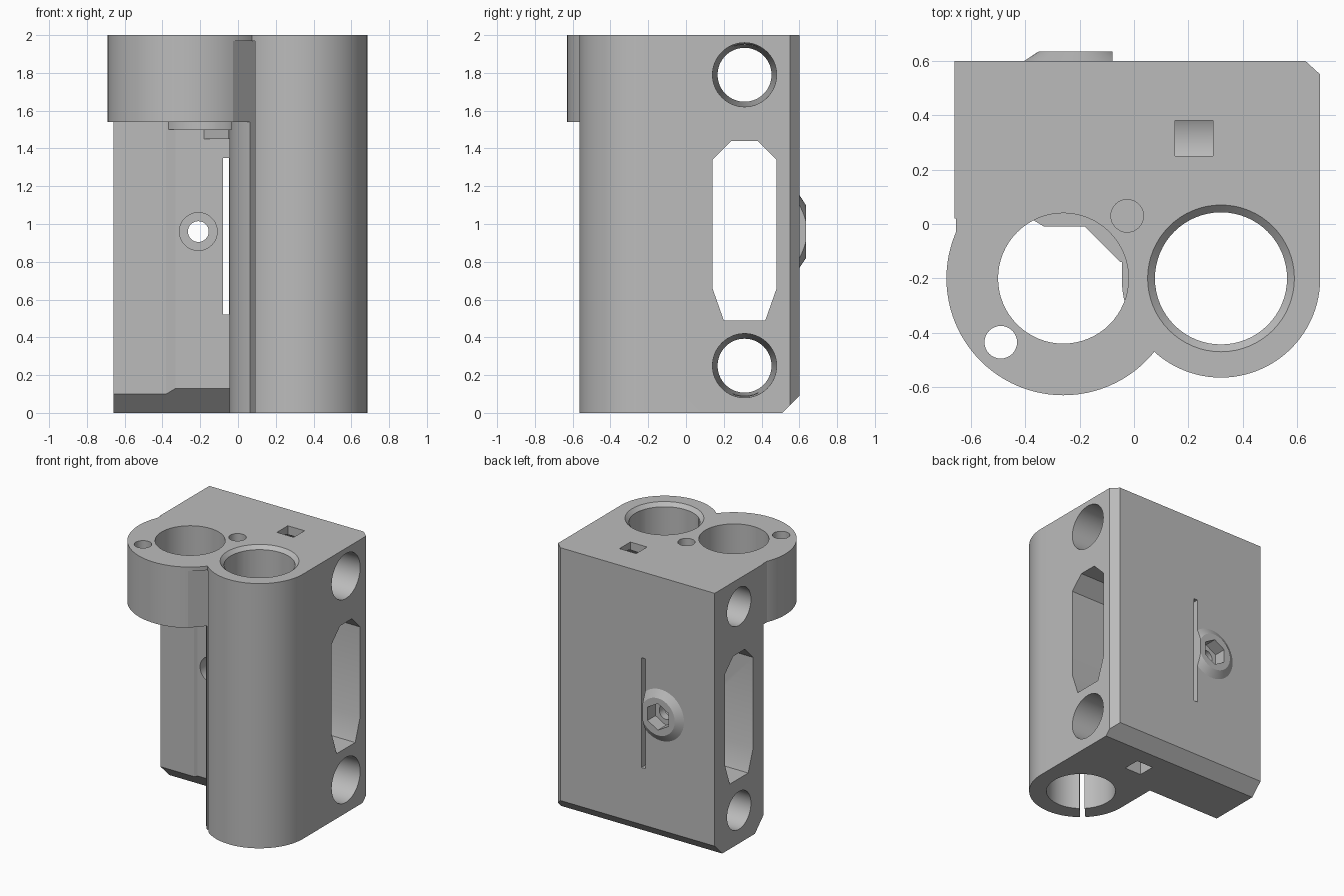
import bpy, bmesh, math
from mathutils import Matrix, Vector

cube = bpy.data.objects.get("Cube")
if cube:
    bpy.data.objects.remove(cube, do_unlink=True)

grey = bpy.data.materials.new("plain grey")
grey.use_nodes = True
color = (0.5, 0.5, 0.5, 1)
grey.diffuse_color = color
grey.node_tree.nodes["Principled BSDF"].inputs["Base Color"].default_value = color


def finish(name, bm):
    bmesh.ops.recalc_face_normals(bm, faces=bm.faces)
    mesh = bpy.data.meshes.new(name)
    bm.to_mesh(mesh)
    bm.free()
    mesh.materials.append(grey)
    obj = bpy.data.objects.new(name, mesh)
    bpy.context.collection.objects.link(obj)
    return obj


def prism(name, points, axis, lo, hi):
    """Extrude a flat outline along an axis (outline is the other two axes in order)."""
    def place(p, t):
        c = list(p)
        c.insert("xyz".index(axis), t)
        return Vector(c)
    bm = bmesh.new()
    face = bm.faces.new([bm.verts.new(place(p, lo)) for p in points])
    new = bmesh.ops.extrude_face_region(bm, geom=[face])["geom"]
    move = place((0, 0), hi - lo)
    bmesh.ops.translate(bm, vec=move, verts=[v for v in new if isinstance(v, bmesh.types.BMVert)])
    return finish(name, bm)


def box(name, x, y, z):
    return prism(name, [(x[0], y[0]), (x[1], y[0]), (x[1], y[1]), (x[0], y[1])], "z", *z)


def tube(name, center, axis, lo, hi, r1, r2=None, sides=64):
    """Cylinder or cone along an axis; r1 at lo, r2 at hi."""
    bm = bmesh.new()
    bmesh.ops.create_cone(bm, cap_ends=True, segments=sides, radius1=r1,
                          radius2=r1 if r2 is None else r2, depth=hi - lo)
    i = "xyz".index(axis)
    where = list(center)
    where.insert(i, (lo + hi) / 2)
    direction = Vector([1 if k == i else 0 for k in range(3)])
    turn = Vector((0, 0, 1)).rotation_difference(direction).to_matrix().to_4x4()
    bmesh.ops.transform(bm, matrix=Matrix.Translation(where) @ turn, verts=bm.verts)
    return finish(name, bm)


def combine(target, part, operation):
    mod = target.modifiers.new("combine", "BOOLEAN")
    mod.operation = operation
    mod.solver = "EXACT"
    mod.object = part
    bpy.context.view_layer.objects.active = target
    bpy.ops.object.modifier_apply(modifier=mod.name)
    bpy.data.objects.remove(part, do_unlink=True)


def add(part):
    combine(body, part, "UNION")


def cut(part):
    combine(body, part, "DIFFERENCE")


nut = (-0.26, -0.20)
bearing = (0.32, -0.20)
screw = (-0.21, 0.96)

# Main block with a raised front panel and a bevelled back corner
body = prism("carriage_end_block", [
    (-0.66, 0.02), (-0.38, 0.02), (-0.33, -0.01), (0.1, -0.01), (0.1, 0.02),
    (0.685, 0.02), (0.685, 0.55), (0.63, 0.6), (-0.66, 0.6)], "z", 0, 2)
cut(prism("front_bevel", [(0.13, -0.01), (-0.1, 0.22), (-0.1, -0.01)], "x", -0.8, 0.8))
cut(prism("back_bevel", [(0.5, -0.01), (0.7, -0.01), (0.7, 0.19)], "x", -0.8, 0.8))

# Bearing tower: rounded front, straight sides into the block
arc = [(bearing[0] + 0.365 * math.cos(a), bearing[1] + 0.365 * math.sin(a))
       for a in [math.pi * (1 + k / 48) for k in range(49)]]
add(prism("bearing_tower", arc + [(0.685, 0.3), (-0.045, 0.3)], "z", 0, 2))

# Nut collar at the top, with its fillers
add(tube("nut_collar", nut, "z", 1.54, 2, 0.43, sides=96))
add(box("collar_filler", (-0.655, 0.1), (-0.03, 0.15), (1.54, 2)))
add(prism("pilot_support", [(-0.18, -0.01), (-0.05, -0.14), (0.05, -0.14),
                            (0.05, 0.1), (-0.18, 0.1)], "z", 1.45, 1.6))

# Raised nut seat on the back, trimmed beside the slot
seat = tube("nut_seat", screw, "y", 0.55, 0.635, 0.27, 0.14)
combine(seat, box("seat_trim", (-0.08, 0.4), (0.4, 0.8), (0.5, 1.5)), "DIFFERENCE")
add(seat)

# Vertical bores and the tower's clamping slit
cut(tube("nut_bore", nut, "z", 1.5, 2.1, 0.24))
cut(tube("bearing_bore", bearing, "z", -0.1, 2.1, 0.243))
cut(tube("bearing_lead_in", bearing, "z", 1.97, 2.01, 0.24, 0.28))
for spot, low in (((-0.025, 0.03), 1.48), ((-0.49, -0.435), 1.4)):
    cut(tube("pilot_hole", spot, "z", low, 2.1, 0.06, sides=32))
angle = math.radians(228)
along = Vector((math.cos(angle), math.sin(angle)))
side = Vector((-along.y, along.x)) * 0.018
mid = Vector(bearing)
slit = [mid + along * 0.1 - side, mid + along * 0.5 - side,
        mid + along * 0.5 + side, mid + along * 0.1 + side]
cut(prism("clamp_slit", slit, "z", -0.1, 1.97))

# Rod sockets and the belt window across the block
for z in (0.25, 1.79):
    cut(tube("rod_socket", (0.31, z), "x", -0.7, 0.7, 0.142, 0.17))
cut(prism("belt_window", [
    (0.2, 0.49), (0.42, 0.49), (0.48, 0.66), (0.48, 1.34), (0.38, 1.44),
    (0.24, 1.44), (0.14, 1.34), (0.14, 0.66)], "x", -0.8, 0.8))

# Square shafts into each rod socket
for z in ((1.79, 2.1), (-0.1, 0.25)):
    cut(box("square_shaft", (0.15, 0.29), (0.25, 0.38), z))

# Tension slot, screw hole, counterbore and hex nut pocket
cut(box("tension_slot", (-0.08, -0.047), (-0.1, 0.7), (0.52, 1.35)))
cut(tube("screw_hole", screw, "y", -0.1, 0.8, 0.055, sides=32))
cut(tube("counterbore", screw, "y", -0.1, 0.06, 0.1, sides=48))
cut(tube("hex_pocket", screw, "y", 0.54, 0.8, 0.1, sides=6))

# Shading
bpy.ops.object.select_all(action="DESELECT")
body.select_set(True)
bpy.context.view_layer.objects.active = body
bpy.ops.object.shade_smooth_by_angle(angle=math.radians(25))
